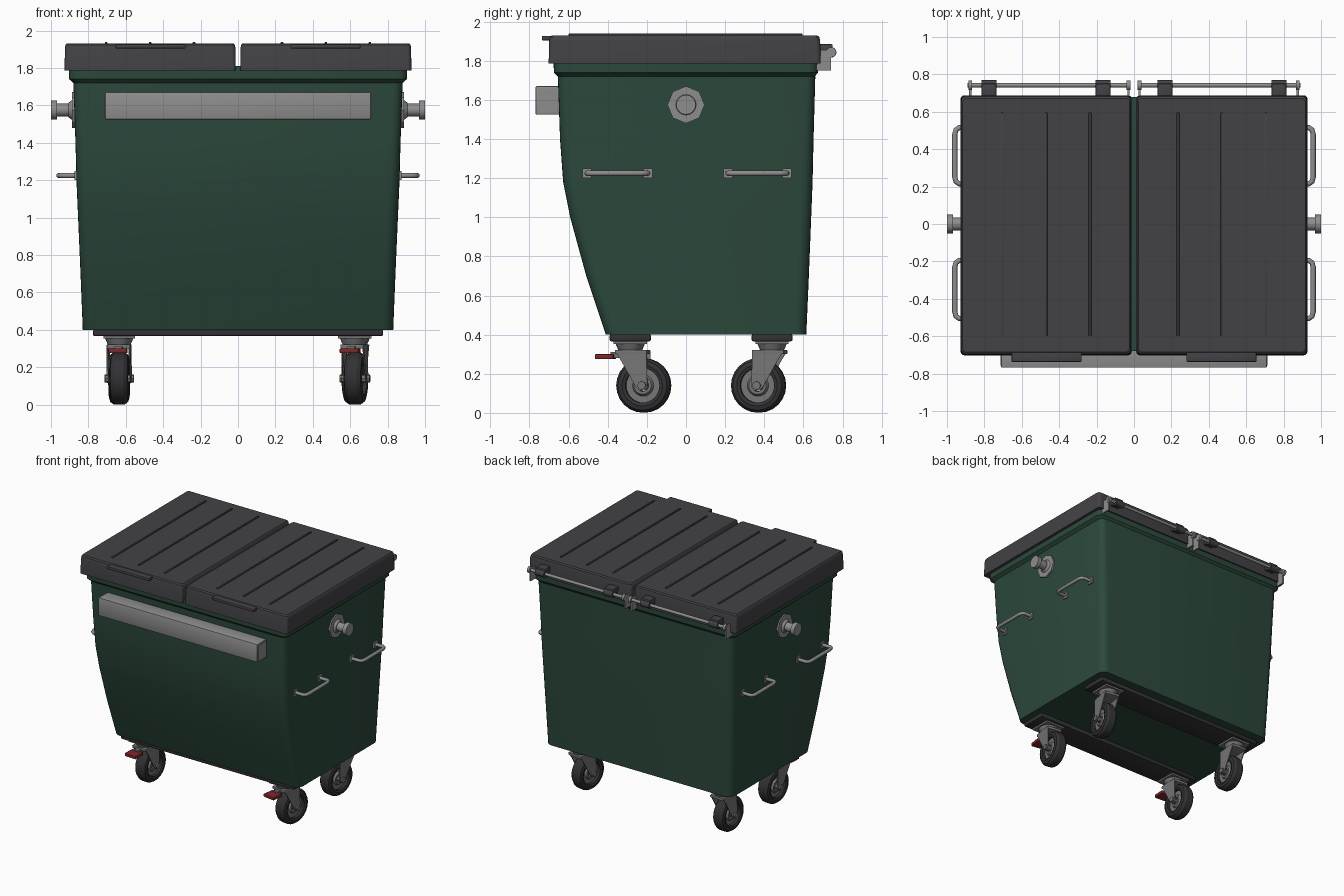
import bpy, bmesh, math
from mathutils import Matrix, Vector

cube = bpy.data.objects.get("Cube")
if cube:
    bpy.data.objects.remove(cube, do_unlink=True)


def material(name, rgb):
    m = bpy.data.materials.new(name)
    m.use_nodes = True
    m.diffuse_color = (*rgb, 1)
    m.node_tree.nodes["Principled BSDF"].inputs["Base Color"].default_value = (*rgb, 1)
    return m


GREEN = material("bin green", (0.025, 0.066, 0.045))
LID = material("lid charcoal", (0.055, 0.053, 0.06))
BLACK = material("rubber black", (0.032, 0.031, 0.034))
METAL = material("galvanised grey", (0.27, 0.27, 0.27))
STEEL = material("caster steel", (0.18, 0.18, 0.185))
RED = material("brake red", (0.2, 0.02, 0.022))


def finish(name, bm, mat, bevel=0, matrix=None):
    bmesh.ops.recalc_face_normals(bm, faces=bm.faces)
    if bevel:
        bmesh.ops.bevel(bm, geom=bm.edges[:], offset=bevel, segments=2,
                        profile=0.5, affect='EDGES')
    if matrix:
        bm.transform(matrix)
    me = bpy.data.meshes.new(name)
    bm.to_mesh(me)
    bm.free()
    me.materials.append(mat)
    ob = bpy.data.objects.new(name, me)
    bpy.context.collection.objects.link(ob)
    bpy.ops.object.select_all(action='DESELECT')
    ob.select_set(True)
    bpy.context.view_layer.objects.active = ob
    bpy.ops.object.shade_smooth_by_angle(angle=math.radians(32))
    return ob


def box(name, mat, x, y, z, bevel=0, matrix=None):
    """Box from (low, high) pairs along each axis."""
    bm = bmesh.new()
    bmesh.ops.create_cube(bm, size=1)
    for v in bm.verts:
        v.co = [(a + b) / 2 + c * (b - a) for (a, b), c in zip((x, y, z), v.co)]
    return finish(name, bm, mat, bevel, matrix)


def rod(name, mat, start, end, r, sides=16, matrix=None, r2=None):
    a, b = Vector(start), Vector(end)
    bm = bmesh.new()
    bmesh.ops.create_cone(bm, cap_ends=True, segments=sides, radius1=r,
                          radius2=r2 or r, depth=(b - a).length)
    turn = (b - a).to_track_quat('Z', 'Y').to_matrix().to_4x4()
    bm.transform(Matrix.Translation((a + b) / 2) @ turn)
    return finish(name, bm, mat, 0, matrix)


def loft(name, mat, rings, seg=5):
    """Skin rounded rectangles given as (x0, x1, y0, y1, z, corner radius)."""
    bm = bmesh.new()
    loops = []
    for x0, x1, y0, y1, z, r in rings:
        loop = []
        corners = ((x1 - r, y1 - r), (x0 + r, y1 - r), (x0 + r, y0 + r), (x1 - r, y0 + r))
        for q, (cx, cy) in enumerate(corners):
            for i in range(seg + 1):
                t = (q + i / seg) * math.pi / 2
                loop.append(bm.verts.new((cx + r * math.cos(t), cy + r * math.sin(t), z)))
        loops.append(loop)
    for a, b in zip(loops, loops[1:]):
        for i in range(len(a)):
            j = (i + 1) % len(a)
            bm.faces.new((a[i], a[j], b[j], b[i]))
    bm.faces.new(loops[0])
    bm.faces.new(loops[-1])
    return finish(name, bm, mat)


def prism(name, mat, outline, x0, x1, matrix=None):
    """Extrude a (y, z) outline along x."""
    bm = bmesh.new()
    face = bm.faces.new([bm.verts.new((x0, y, z)) for y, z in outline])
    ext = bmesh.ops.extrude_face_region(bm, geom=[face])["geom"]
    for v in ext:
        if isinstance(v, bmesh.types.BMVert):
            v.co.x = x1
    return finish(name, bm, mat, 0, matrix)


def tube(name, mat, points, r):
    cu = bpy.data.curves.new(name, 'CURVE')
    cu.dimensions = '3D'
    cu.bevel_depth, cu.bevel_resolution, cu.use_fill_caps = r, 2, True
    sp = cu.splines.new('POLY')
    sp.points.add(len(points) - 1)
    for p, co in zip(sp.points, points):
        p.co = (*co, 1)
    cu.materials.append(mat)
    ob = bpy.data.objects.new(name, cu)
    bpy.context.collection.objects.link(ob)


# Tapered body with kicked-in front, then the flared rim
body = [(0.83, -0.41, 0.615, 0.40, 0.06), (0.842, -0.51, 0.628, 0.70, 0.06),
        (0.855, -0.592, 0.64, 1.0, 0.06), (0.863, -0.628, 0.647, 1.18, 0.06),
        (0.869, -0.644, 0.652, 1.4, 0.055), (0.88, -0.655, 0.661, 1.72, 0.05)]
loft("bin_body", GREEN, [(-x, x, *rest) for x, *rest in body])
rim = [(0.875, -0.65, 0.655, 1.715, 0.05), (0.903, -0.675, 0.675, 1.74, 0.05),
       (0.905, -0.678, 0.678, 1.81, 0.05)]
loft("bin_rim", GREEN, [(-x, x, *rest) for x, *rest in rim])

# Front channel bar
box("front_bar", METAL, (-0.71, 0.71), (-0.768, -0.64), (1.525, 1.67), 0.004)
for s in (-1, 1):
    box("bar_end_plate", METAL, sorted((s * 0.708, s * 0.714)), (-0.757, -0.66), (1.536, 1.659))

for s in (-1, 1):
    def span(a, b):
        return sorted((s * a, s * b))

    # Lid half with ribs and grip
    x0, x1 = span(0.012, 0.927)
    lid = [(0, 1.785, 0.02), (0.002, 1.9, 0.025), (0.007, 1.922, 0.025), (0.018, 1.93, 0.02)]
    loft("lid", LID, [(x0 + i * 0.6, x1 - i * 0.6, i - 0.702, 0.688 - i, z, r) for i, z, r in lid])
    for x in (0.235, 0.47, 0.705):
        box("lid_rib", LID, span(x - 0.007, x + 0.007), (-0.6, 0.595), (1.92, 1.938), 0.003)
    box("lid_grip", LID, span(0.28, 0.655), (-0.737, -0.68), (1.904, 1.927), 0.005)

    # Lifting trunnion
    rod("trunnion_plate", METAL, (s * 0.865, 0, 1.575), (s * 0.888, 0, 1.575), 0.095, 8)
    rod("trunnion_boss", METAL, (s * 0.885, 0, 1.575), (s * 0.905, 0, 1.575), 0.055, 16, r2=0.04)
    rod("trunnion_shaft", METAL, (s * 0.89, 0, 1.575), (s * 0.98, 0, 1.575), 0.034)
    rod("trunnion_cap", METAL, (s * 0.968, 0, 1.575), (s, 0, 1.575), 0.05)

    # Two side handles
    for y0, y1 in ((-0.505, -0.195), (0.215, 0.515)):
        path = [(0.86, y0), (0.935, y0), (0.952, y0 + 0.012), (0.958, y0 + 0.035),
                (0.958, y1 - 0.035), (0.952, y1 - 0.012), (0.935, y1), (0.86, y1)]
        tube("side_handle", METAL, [(s * x, y, 1.225) for x, y in path], 0.014)
        for y in (y0, y1):
            box("handle_plate", METAL, span(0.855, 0.874), (y - 0.023, y + 0.023), (1.2, 1.25))

    # Rear hinge
    rod("hinge_rod", METAL, (s * 0.025, 0.742, 1.843), (s * 0.89, 0.742, 1.843), 0.012)
    for x in (0.03, 0.875):
        box("hinge_bracket", METAL, span(x - 0.006, x + 0.006), (0.66, 0.742), (1.75, 1.855))
        rod("hinge_collar", METAL, (s * (x - 0.01), 0.742, 1.843), (s * (x + 0.01), 0.742, 1.843), 0.026)
    for x in (0.165, 0.775):
        box("lid_knuckle", LID, span(x - 0.04, x + 0.04), (0.67, 0.75), (1.835, 1.885), 0.008)
        rod("lid_knuckle_barrel", LID, (s * (x - 0.04), 0.742, 1.843),
            (s * (x + 0.04), 0.742, 1.843), 0.027)

# Rails under the floor
for y in (-0.285, 0.44):
    box("base_rail", BLACK, (-0.775, 0.775), (y - 0.105, y + 0.105), (0.366, 0.402), 0.008)


def wheel(matrix):
    """Revolved tyre and hub around the x axis, centred on the axle."""
    for name, mat, half in (
            ("tyre", BLACK, [(0.044, 0.088), (0.05, 0.105), (0.044, 0.126), (0.025, 0.139)]),
            ("hub", STEEL, [(0.035, 0.03), (0.035, 0.045), (0.02, 0.055), (0.02, 0.09)])):
        bm = bmesh.new()
        outline = half + [(-x, r) for x, r in reversed(half)]
        vs = [bm.verts.new((x, 0, r)) for x, r in outline]
        es = [bm.edges.new((vs[i], vs[(i + 1) % len(vs)])) for i in range(len(vs))]
        bmesh.ops.spin(bm, geom=vs + es, cent=(0, 0, 0), axis=(1, 0, 0),
                       angle=math.tau, steps=24, use_merge=True)
        bmesh.ops.remove_doubles(bm, verts=bm.verts, dist=0.0001)
        finish(name, bm, mat, 0, matrix)


# Casters: local origin on the swivel axis, wheel trailing along +y
def caster(x, y, angle, brake):
    base = Matrix.Translation((x, y, 0))
    m = base @ Matrix.Rotation(math.radians(angle), 4, 'Z')
    box("caster_plate", STEEL, (-0.085, 0.085), (-0.085, 0.085), (0.352, 0.367), 0, base)
    rod("caster_swivel", STEEL, (0, 0, 0.318), (0, 0, 0.353), 0.06, 20, m, 0.075)
    box("fork_crown", STEEL, (-0.062, 0.062), (-0.07, 0.095), (0.3, 0.322), 0.004, m)
    cheek = [(-0.07, 0.318), (0.095, 0.318), (0.095, 0.24), (0.098, 0.13),
             (0.085, 0.115), (0.055, 0.115), (0.04, 0.13), (-0.04, 0.27)]
    for a in (-0.062, 0.055):
        prism("fork_cheek", STEEL, cheek, a, a + 0.007, m)
    rod("axle", STEEL, (-0.075, 0.07, 0.14), (0.075, 0.07, 0.14), 0.022, 8, m)
    wheel(m @ Matrix.Translation((0, 0.07, 0.14)))
    if brake:
        box("brake_pedal", RED, (-0.05, 0.05), (-0.175, -0.08), (0.275, 0.3), 0.004, m)
        box("brake_arm", STEEL, (-0.02, 0.02), (-0.1, -0.03), (0.28, 0.31), 0, m)


caster(-0.635, -0.285, -3, True)
caster(0.62, -0.285, -9, True)
caster(-0.635, 0.44, 177, False)
caster(0.63, 0.44, 171, False)
